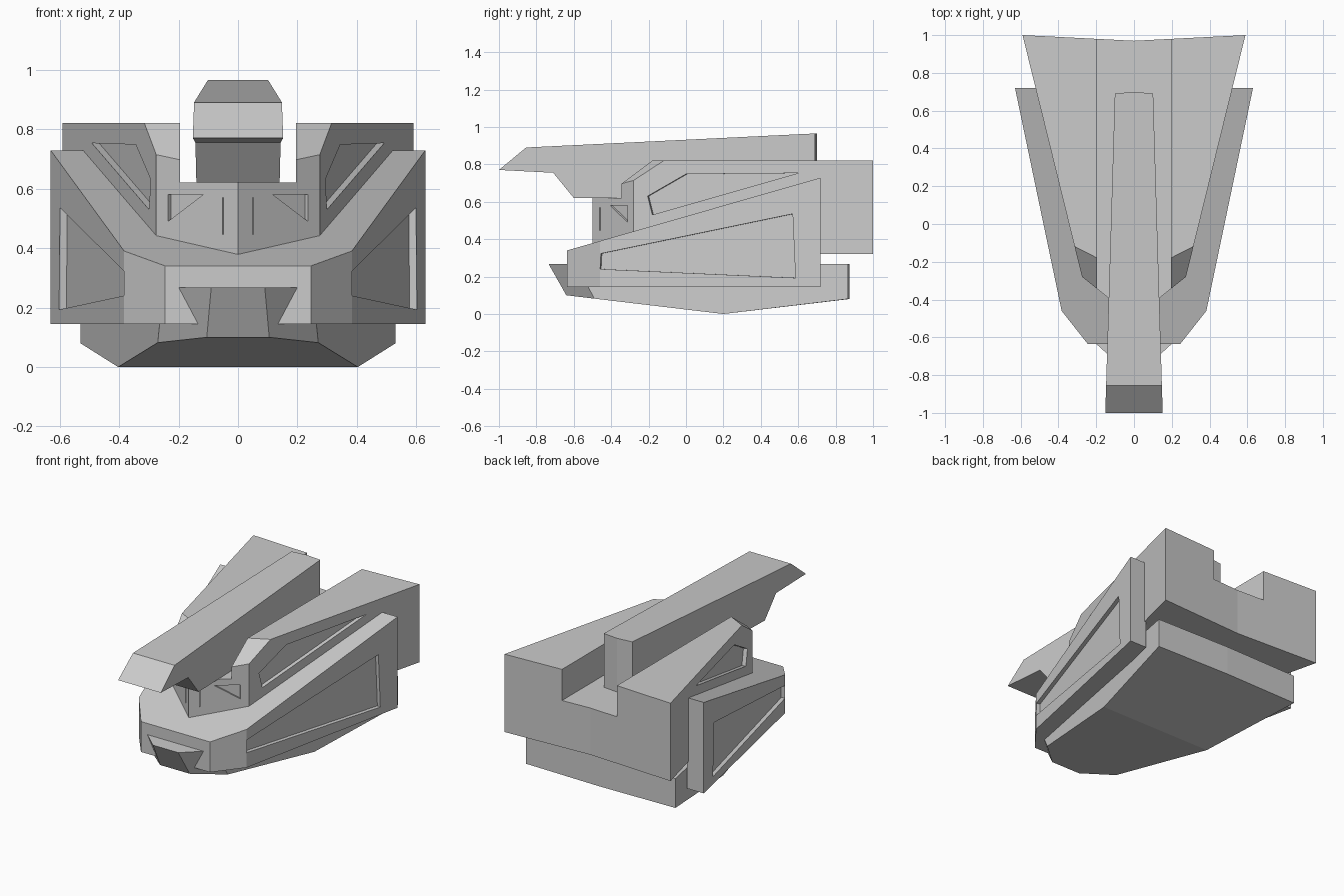
import bpy, bmesh
from mathutils import Vector

if "Cube" in bpy.data.objects:
    bpy.data.objects.remove(bpy.data.objects["Cube"])


def loft(name, ring_a, ring_b, folds=()):
    """Closed solid between two matching rings; folds are creases across ring_a's cap."""
    bm = bmesh.new()
    a = [bm.verts.new(p) for p in ring_a]
    b = [bm.verts.new(p) for p in ring_b]
    n = len(a)
    bm.faces.new(a)
    bm.faces.new(b)
    for i in range(n):
        j = (i + 1) % n
        bm.faces.new((a[i], a[j], b[j], b[i]))
    for i, j in folds:
        bmesh.ops.connect_verts(bm, verts=[a[i], a[j]])
    bmesh.ops.recalc_face_normals(bm, faces=bm.faces)
    mesh = bpy.data.meshes.new(name)
    bm.to_mesh(mesh)
    bm.free()
    obj = bpy.data.objects.new(name, mesh)
    bpy.context.collection.objects.link(obj)
    return obj


def at(plan, z):
    return [(x, y, z) for x, y in plan]


def recess(a, b, axis, pts, depth):
    """Cutter for a panel sunk into the upright wall running a -> b in plan."""
    a, b = Vector((*a, 0)), Vector((*b, 0))
    d = (b - a).normalized()
    out = Vector((d.y, -d.x, 0))
    base = [a.lerp(b, (c - a[axis]) / (b[axis] - a[axis])) + Vector((0, 0, z)) for c, z in pts]
    return loft("cutter", [p + out * 0.02 for p in base], [p - out * depth for p in base])


def cut(obj, cutters):
    bpy.context.view_layer.objects.active = obj
    for c in cutters:
        m = obj.modifiers.new("cut", 'BOOLEAN')
        m.operation, m.solver, m.object = 'DIFFERENCE', 'EXACT', c
        bpy.ops.object.modifier_apply(modifier=m.name)
        bpy.data.objects.remove(c)


def mirror(obj):
    """Open the half at the centre plane and mirror it."""
    bm = bmesh.new()
    bm.from_mesh(obj.data)
    mid = [f for f in bm.faces if all(abs(v.co.x) < 1e-4 for v in f.verts)]
    bmesh.ops.delete(bm, geom=mid, context='FACES')
    bm.to_mesh(obj.data)
    bm.free()
    obj.modifiers.new("mirror", 'MIRROR')


# Upper hull with sloped shoulders, central channel and wedge front
nose, corner, tail = (0, -0.5), (0.275, -0.28), (0.59, 1.0)
plan = [nose, corner, tail, (0, 0.97)]
hull = loft("upper_hull", at(plan, 0.32), at(plan, 0.82))
bm = bmesh.new()
bm.from_mesh(hull.data)
res = bmesh.ops.bisect_plane(bm, geom=bm.verts[:] + bm.edges[:] + bm.faces[:],
                             plane_co=(0.195, -0.18, 0.82), plane_no=(0.385, -0.75, 1),
                             clear_outer=True)
bmesh.ops.holes_fill(bm, edges=[e for e in bm.edges if e.is_boundary])
bmesh.ops.recalc_face_normals(bm, faces=bm.faces)
bm.to_mesh(hull.data)
bm.free()
channel = [(-1, -2), (0.195, -2), (0.195, 2), (-1, 2)]
cut(hull, [
    loft("cutter", at(channel, 0.62), at(channel, 1.5)),
    recess(corner, tail, 1, [(0.6, 0.753), (0, 0.748), (-0.205, 0.63), (-0.18, 0.53)], 0.025),
    recess(nose, corner, 0, [(0.117, 0.58), (0.235, 0.58), (0.235, 0.49)], 0.015),
    recess(nose, corner, 0, [(0.048, 0.445), (0.052, 0.445), (0.052, 0.57), (0.048, 0.57)], 0.01),
])
mirror(hull)

# Side armour wrapping around the hull, top sloping up to the rear
plan = [(0, -0.635), (0.245, -0.635), (0.383, -0.46), (0.63, 0.72),
        (0.51, 0.72), (0.265, -0.28), (0, -0.49)]
armour = loft("side_armour", at(plan, 0.145),
              [(x, y, 0.34 + 0.287 * (y + 0.635)) for x, y in plan])
cut(armour, [recess(plan[2], plan[3], 1,
                    [(-0.455, 0.323), (0.57, 0.535), (0.585, 0.193), (-0.459, 0.24)], 0.025)])
mirror(armour)

# Lower keel with chisel nose and folded underside
under = [(0, -0.64, 0.1), (0.105, -0.64, 0.1), (0.27, -0.49, 0.082), (0.403, 0.2, 0),
         (0.53, 0.865, 0.08), (0, 0.875, 0.08), (0, 0.2, 0)]
top = at([(0, -0.735), (0.09, -0.735), (0.251, -0.588), (0.403, 0.2),
          (0.53, 0.865), (0, 0.875), (0, 0.2)], 0.268)
mirror(loft("lower_keel", under, top, folds=[(3, 6)]))

# Long tapered upper beam lying in the channel
side = [(-1, 0.77), (-0.855, 0.89), (0.69, 0.965), (0.69, 0.62), (-0.6, 0.62), (-0.71, 0.755)]
mirror(loft("top_beam",
            [(0, y + (0.01 if y > 0 else 0), z) for y, z in side],
            [(0.152 - 0.03 * (y + 1), y, z) for y, z in side]))
